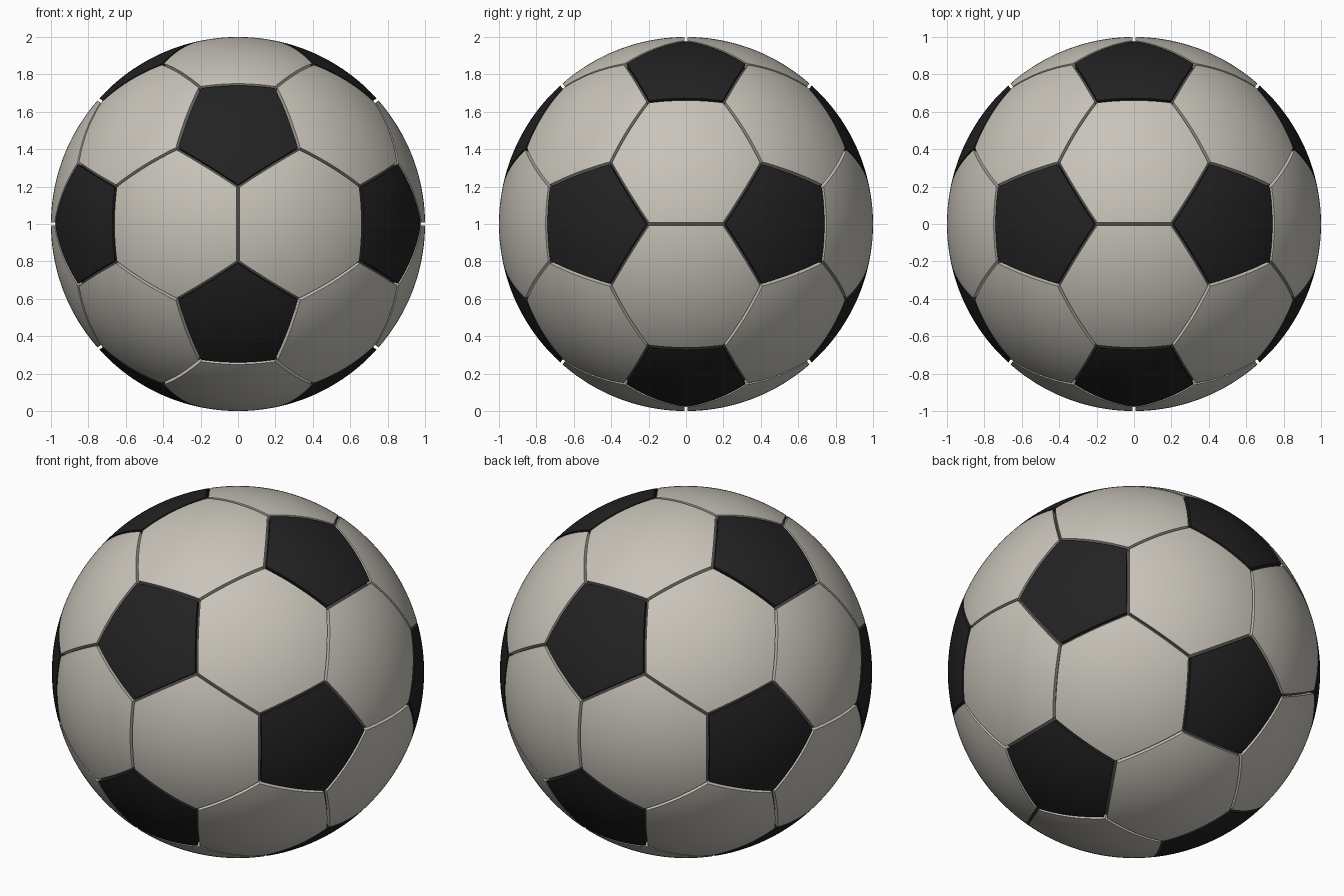
import bpy, bmesh, math
from mathutils import Vector
from itertools import combinations

if "Cube" in bpy.data.objects:
    bpy.data.objects.remove(bpy.data.objects["Cube"])

PHI = (1 + math.sqrt(5)) / 2
GAP = 0.008        # half width of a seam
FLOOR = 0.97       # radius of the seam floor
N = 12             # subdivisions per panel sector
CENTRE = Vector((0, 0, 1))


def material(name, rgb):
    m = bpy.data.materials.new(name)
    m.diffuse_color = (*rgb, 1)
    m.use_nodes = True
    m.node_tree.nodes["Principled BSDF"].inputs["Base Color"].default_value = m.diffuse_color
    return m


def add_object(name, bm, mat):
    mesh = bpy.data.meshes.new(name)
    bm.to_mesh(mesh)
    bm.free()
    ob = bpy.data.objects.new(name, mesh)
    ob.location = CENTRE
    mesh.materials.append(mat)
    bpy.context.collection.objects.link(ob)
    bpy.context.view_layer.objects.active = ob
    ob.select_set(True)
    bpy.ops.object.shade_smooth_by_angle(angle=math.radians(35))
    ob.select_set(False)


white = material("warm white", (0.58, 0.55, 0.49))
black = material("black", (0.016, 0.016, 0.016))
grey = material("seam grey", (0.07, 0.07, 0.062))

# Icosahedron corners, then each edge cut in thirds gives the panel corners
ico = []
for s in (-1, 1):
    for t in (-PHI, PHI):
        ico += [Vector((0, t, s)), Vector((t, s, 0)), Vector((s, 0, t))]
cage = bmesh.new()
for a, b in combinations(ico, 2):
    if (a - b).length < 2.1:
        cage.verts.new(a.lerp(b, 1 / 3))
        cage.verts.new(a.lerp(b, 2 / 3))
bmesh.ops.convex_hull(cage, input=cage.verts[:])
bmesh.ops.dissolve_limit(cage, angle_limit=0.02, verts=cage.verts[:], edges=cage.edges[:])
bmesh.ops.recalc_face_normals(cage, faces=cage.faces[:])


def add_panel(bm, face):
    """Curved panel with a gap around it and a wall down to the seam floor."""
    c = face.calc_center_median()
    size = face.verts[0].co.length
    pts = [v.co for v in face.verts]
    apothem = ((pts[0] + pts[1]) / 2 - c).length
    k = 1 - GAP * size / apothem
    pts = [c + (p - c) * k for p in pts]
    for i, a in enumerate(pts):
        b = pts[(i + 1) % len(pts)]
        rows = [[bm.verts.new((c + (a - c) * (r / N) + (b - a) * (j / N)).normalized())
                 for j in range(r + 1)] for r in range(N + 1)]
        for r in range(N):
            for j in range(r + 1):
                bm.faces.new((rows[r][j], rows[r + 1][j], rows[r + 1][j + 1]))
                if j < r:
                    bm.faces.new((rows[r][j], rows[r + 1][j + 1], rows[r][j + 1]))


def build_panels(name, sides, mat):
    bm = bmesh.new()
    for f in cage.faces:
        if len(f.verts) == sides:
            add_panel(bm, f)
    bmesh.ops.remove_doubles(bm, verts=bm.verts[:], dist=1e-4)
    rim = [e for e in bm.edges if e.is_boundary]
    new = bmesh.ops.extrude_edge_only(bm, edges=rim)["geom"]
    for v in new:
        if isinstance(v, bmesh.types.BMVert):
            v.co *= FLOOR - 0.01
    bmesh.ops.recalc_face_normals(bm, faces=bm.faces[:])
    add_object(name, bm, mat)


build_panels("white_panels", 6, white)
build_panels("black_panels", 5, black)
cage.free()

# Seam floor showing between the panels
bm = bmesh.new()
bmesh.ops.create_icosphere(bm, subdivisions=5, radius=FLOOR)
add_object("seam_floor", bm, grey)
